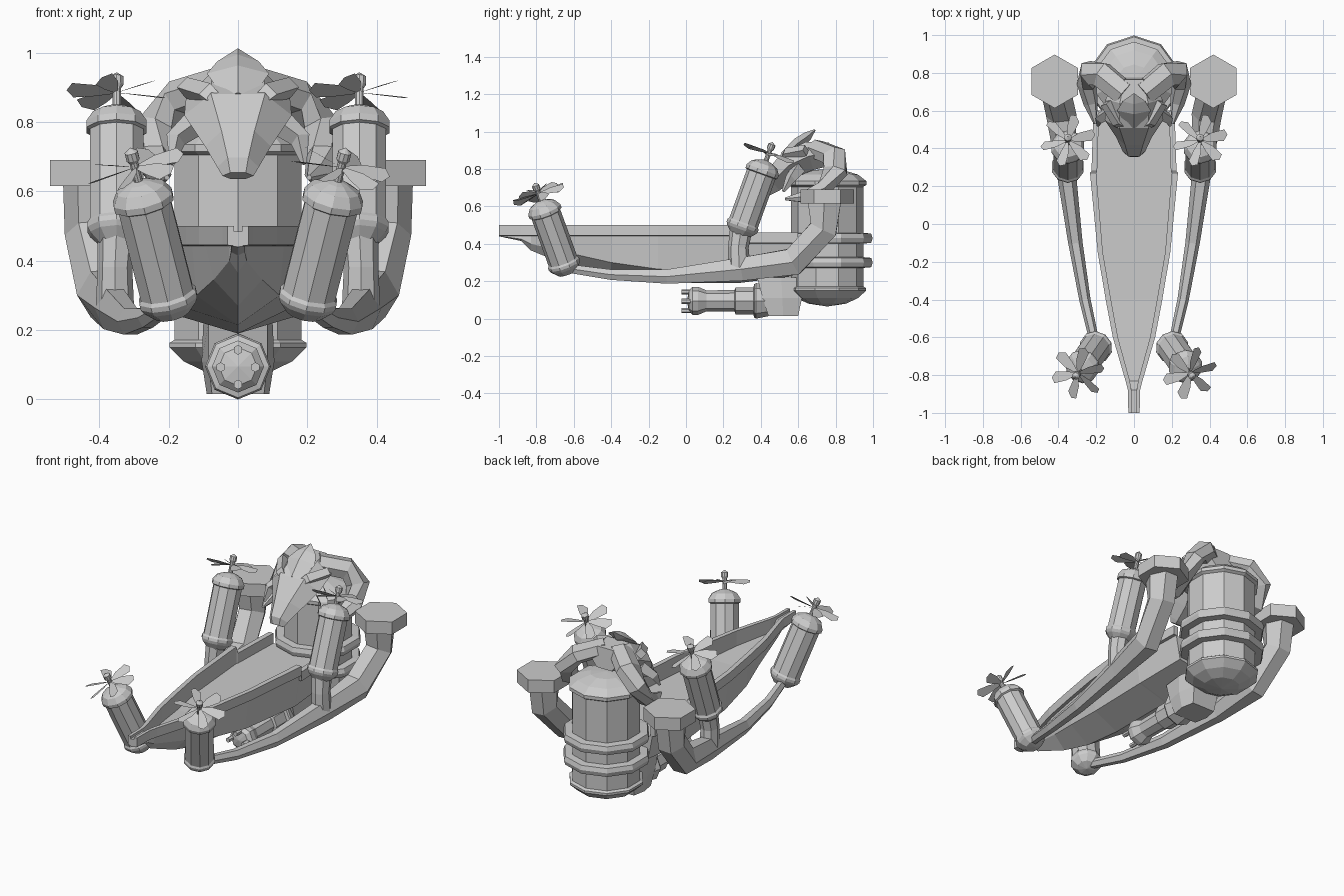
import bpy, bmesh, math
from mathutils import Vector, Matrix

def mesh_object(name, bm):
    bmesh.ops.remove_doubles(bm, verts=bm.verts, dist=1e-5)
    bmesh.ops.recalc_face_normals(bm, faces=bm.faces)
    me = bpy.data.meshes.new(name)
    bm.to_mesh(me)
    bm.free()
    ob = bpy.data.objects.new(name, me)
    bpy.context.collection.objects.link(ob)
    return ob

def loft(name, rings):
    """Skin a list of equal-length closed rings and cap both ends."""
    bm = bmesh.new()
    vs = [[bm.verts.new(p) for p in r] for r in rings]
    n = len(rings[0])
    for a, b in zip(vs, vs[1:]):
        for i in range(n):
            j = (i + 1) % n
            bm.faces.new((a[i], a[j], b[j], b[i]))
    bm.faces.new(vs[0])
    bm.faces.new(vs[-1])
    return mesh_object(name, bm)

def lathe(name, profile, n, base, axis=(0, 0, 1)):
    """Revolve (radius, height) points about an axis, first vertex towards -y."""
    q = Vector((0, 0, 1)).rotation_difference(Vector(axis).normalized())
    rings = []
    for r, h in profile:
        r = max(r, 0.0005)
        rings.append([Vector(base) + q @ Vector((r * math.sin(k * math.tau / n),
                      -r * math.cos(k * math.tau / n), h)) for k in range(n)])
    return loft(name, rings)

def sweep(name, path, ref=(1, 0, 0), n=6, sx=1):
    """Sweep an n-gon along (x, y, z, half width, half height) points."""
    pts = [Vector((p[0] * sx, p[1], p[2])) for p in path]
    ref = Vector((ref[0] * sx, ref[1], ref[2]))
    rings = []
    for i, p in enumerate(path):
        t = (pts[min(i + 1, len(pts) - 1)] - pts[max(i - 1, 0)]).normalized()
        s = (ref - t * ref.dot(t)).normalized()
        u = t.cross(s)
        rings.append([pts[i] + s * p[3] * math.cos(k * math.tau / n)
                      + u * p[4] * math.sin(k * math.tau / n) for k in range(n)])
    return loft(name, rings)

# Tank with domed ends and two hoops
TANK = (0, 0.755, 0)
lathe("tank", [(0, .065), (.10, .08), (.165, .11), (.208, .15), (.208, .163), (.193, .172),
               (.193, .705), (.21, .715), (.21, .735), (.165, .77), (.09, .793), (0, .80)], 10, TANK)
for z in (.30, .43):
    lathe("tank_hoop", [(.18, z - .03), (.235, z - .025), (.243, z), (.235, z + .025), (.18, z + .03)], 10, TANK)

# Boat hull: y, outer, inner, chine half widths, chine z, keel z, rail top z, floor z
stations = [(-1.0, .030, .012, .02, .442, .440, .50, .485),
            (-.88, .032, .014, .02, .425, .415, .50, .485),
            (-.83, .045, .022, .025, .40, .365, .50, .42),
            (-.60, .112, .085, .07, .345, .27, .50, .41),
            (-.40, .150, .122, .12, .30, .215, .50, .40),
            (-.15, .192, .165, .155, .265, .19, .50, .40),
            (.27, .233, .20, .185, .245, .19, .50, .40),
            (.28, .225, .195, .185, .245, .19, .46, .40),
            (.60, .215, .185, .17, .26, .23, .46, .40)]
rings = []
for y, wo, wi, wc, zc, zk, zt, zf in stations:
    right = [(wi, zf), (wi, zt), (wo, zt), (wo, zt - .055), (wo - .018, zt - .057), (wc, zc)]
    loop = right + [(0, zk)] + [(-x, z) for x, z in reversed(right)]
    rings.append([(x, y, z) for x, z in loop])
loft("hull", rings)

# Engine shared profile and propeller
ENGINE = [(0, -.055), (.05, -.045), (.08, -.015), (.088, 0), (.088, .015), (.081, .025),
          (.081, .30), (.091, .305), (.091, .325), (.072, .355), (.035, .372), (.013, .378),
          (.013, .435), (.02, .445), (.02, .468), (0, .482)]

def engine(name, base, tip_dir, sx):
    base = Vector((base[0] * sx, base[1], base[2]))
    d = Vector((tip_dir[0] * sx, tip_dir[1], tip_dir[2])).normalized()
    lathe(name, ENGINE, 10, base, d)
    q = Vector((0, 0, 1)).rotation_difference(d)
    bm = bmesh.new()
    blade = [(.01, -.007), (.06, -.024), (.12, -.038), (.148, -.012), (.14, .02), (.07, .022), (.01, .007)]
    for k in range(6):
        m = Matrix.Rotation(k * math.tau / 6 + .3, 3, 'Z') @ Matrix.Rotation(math.radians(24), 3, 'X')
        bm.faces.new([bm.verts.new(base + d * .42 + q @ (m @ Vector((x, y, 0)))) for x, y in blade])
    mesh_object(name + "_propeller", bm)

ARM = [(.42, .74, .64, .085, .105), (.42, .735, .48, .08, .085), (.385, .575, .305, .08, .085),
       (.362, .30, .265, .052, .072), (.31, -.10, .225, .038, .044),
       (.26, -.40, .235, .03, .032), (.205, -.64, .27, .025, .026)]
HORN = [(.05, .69, .91, .05, .07), (.17, .79, .87, .055, .075), (.235, .80, .79, .055, .07),
        (.25, .74, .70, .045, .055), (.23, .64, .65, .035, .04), (.205, .53, .64, .008, .008)]
for sx, side in ((1, "right"), (-1, "left")):
    # Curved outrigger arm with hexagonal cap
    sweep(side + "_arm", ARM, sx=sx)
    lathe(side + "_arm_cap", [(.142, .615), (.142, .69)], 6, (.42 * sx, .755, 0))
    # Elbow carrying the rear engine
    sweep(side + "_elbow", [(.355, .285, .27, .055, .06), (.355, .28, .38, .05, .055),
                            (.35, .295, .48, .055, .06)], n=8, sx=sx)
    engine(side + "_rear_engine", (.35, .30, .49), (0, .34, .94), sx)
    engine(side + "_front_engine", (.20, -.65, .285), (.23, -.33, .91), sx)
    # Ram horn
    sweep(side + "_horn", HORN, ref=(.4, 0, 1), sx=sx)
    # Brow ridge and ear
    sweep(side + "_brow", [(.02, .50, .82, .02, .02), (.09, .54, .88, .035, .03),
                           (.15, .64, .90, .03, .03)], ref=(0, 0, 1), n=4, sx=sx)
    sweep(side + "_ear", [(.12, .60, .80, .04, .04), (.18, .56, .75, .03, .03),
                          (.19, .52, .68, .008, .008)], ref=(0, 1, 0), n=4, sx=sx)

# Ram head: skull, snout and pointed crest
sweep("head", [(0, .77, .88, .10, .07), (0, .66, .87, .15, .09), (0, .55, .82, .155, .085),
               (0, .46, .73, .095, .07), (0, .385, .67, .06, .045), (0, .37, .645, .045, .02)])
sweep("head_crest", [(0, .52, .87, .04, .02), (0, .60, .94, .09, .03), (0, .65, .975, .06, .025),
                     (0, .69, 1.01, .004, .004)], n=4)

# Belly gun: mount, rotary housing and four barrels
loft("gun_mount", [[(-a, y0, z), (a, y0, z), (b, (y0 + y1) / 2, z), (a, y1, z), (-a, y1, z), (-b, (y0 + y1) / 2, z)]
                   for z, a, b, y0, y1 in ((.015, .075, .09, .44, .60), (.11, .085, .105, .41, .62),
                                           (.22, .085, .10, .38, .64))])
lathe("gun_body", [(.08, 0), (.09, .05), (.095, .075), (.09, .085), (.072, .09), (.072, .185), (.058, .19),
                   (.056, .34), (.075, .385), (.075, .415), (.055, .435), (0, .445)], 8,
      (0, .45, .095), (0, -1, 0))
for dx, dz in ((.05, 0), (-.05, 0), (0, .05), (0, -.05)):
    lathe("gun_barrel", [(.014, 0), (.014, .10)], 6, (dx, .075, .093 + dz), (0, -1, 0))
